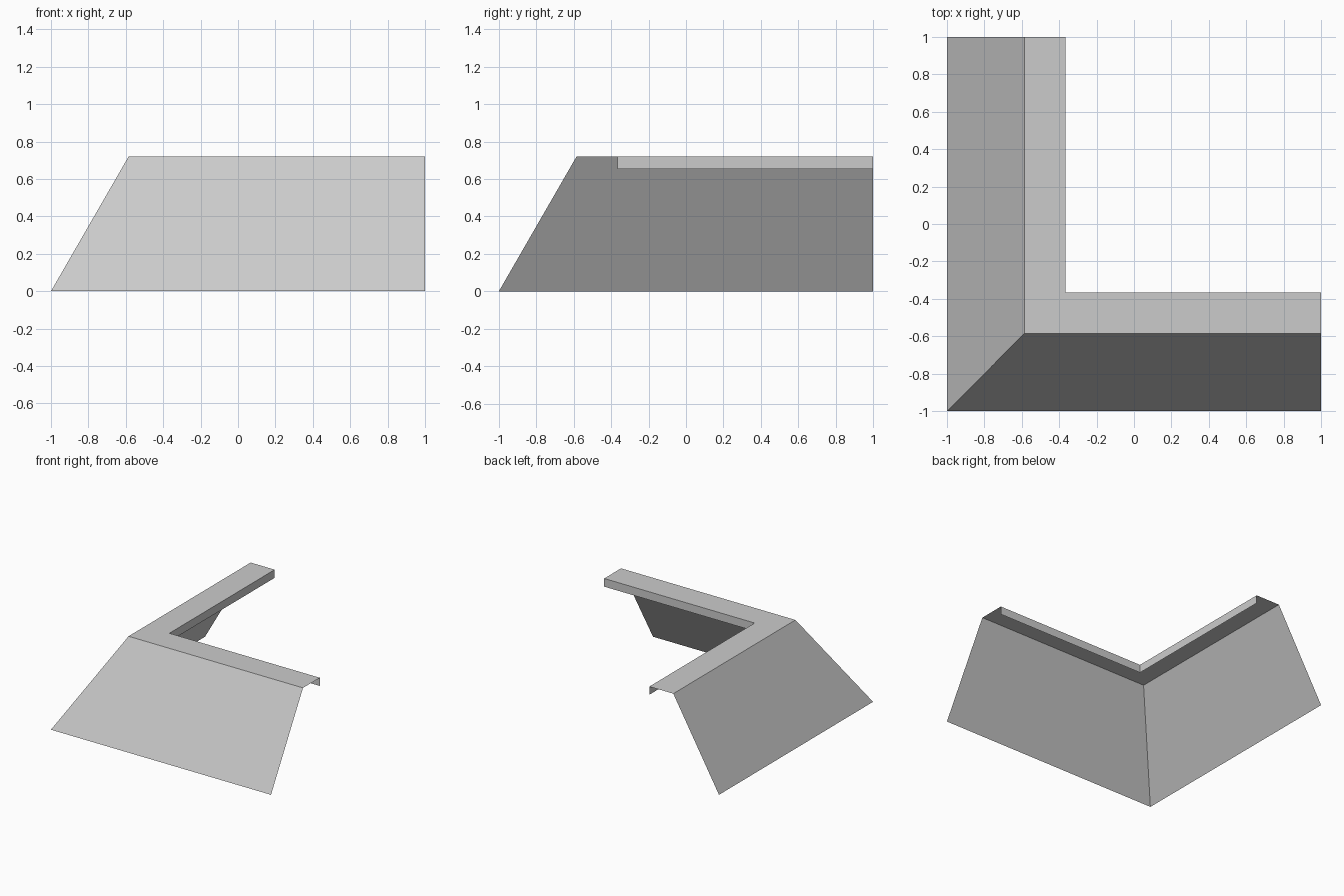
import bpy
import bmesh

cube = bpy.data.objects.get("Cube")
if cube:
    bpy.data.objects.remove(cube, do_unlink=True)

grey = bpy.data.materials.new("light grey")
grey.use_nodes = True
colour = (0.6, 0.6, 0.6, 1)
grey.diffuse_color = colour
grey.node_tree.nodes["Principled BSDF"].inputs["Base Color"].default_value = colour

# Cross-section as (inset, height): sloped skirt, flat cap, short inner lip
profile = [(-1, 0), (-0.585, 0.72), (-0.367, 0.72), (-0.367, 0.653)]
END = 1


def corner_strip(name, section):
    """Sweep the section along two arms that meet in a mitred corner."""
    bm = bmesh.new()
    rows = []
    for inset, z in section:
        path = [(inset, END, z), (inset, inset, z), (END, inset, z)]
        rows.append([bm.verts.new(p) for p in path])
    for outer, inner in zip(rows, rows[1:]):
        for i in range(2):
            bm.faces.new((outer[i], outer[i + 1], inner[i + 1], inner[i]))
    mesh = bpy.data.meshes.new(name)
    bm.to_mesh(mesh)
    bm.free()
    mesh.materials.append(grey)
    obj = bpy.data.objects.new(name, mesh)
    bpy.context.collection.objects.link(obj)
    return obj


corner_strip("sloped_skirt", profile[0:2])
corner_strip("flat_cap", profile[1:3])
corner_strip("inner_lip", profile[2:4])
